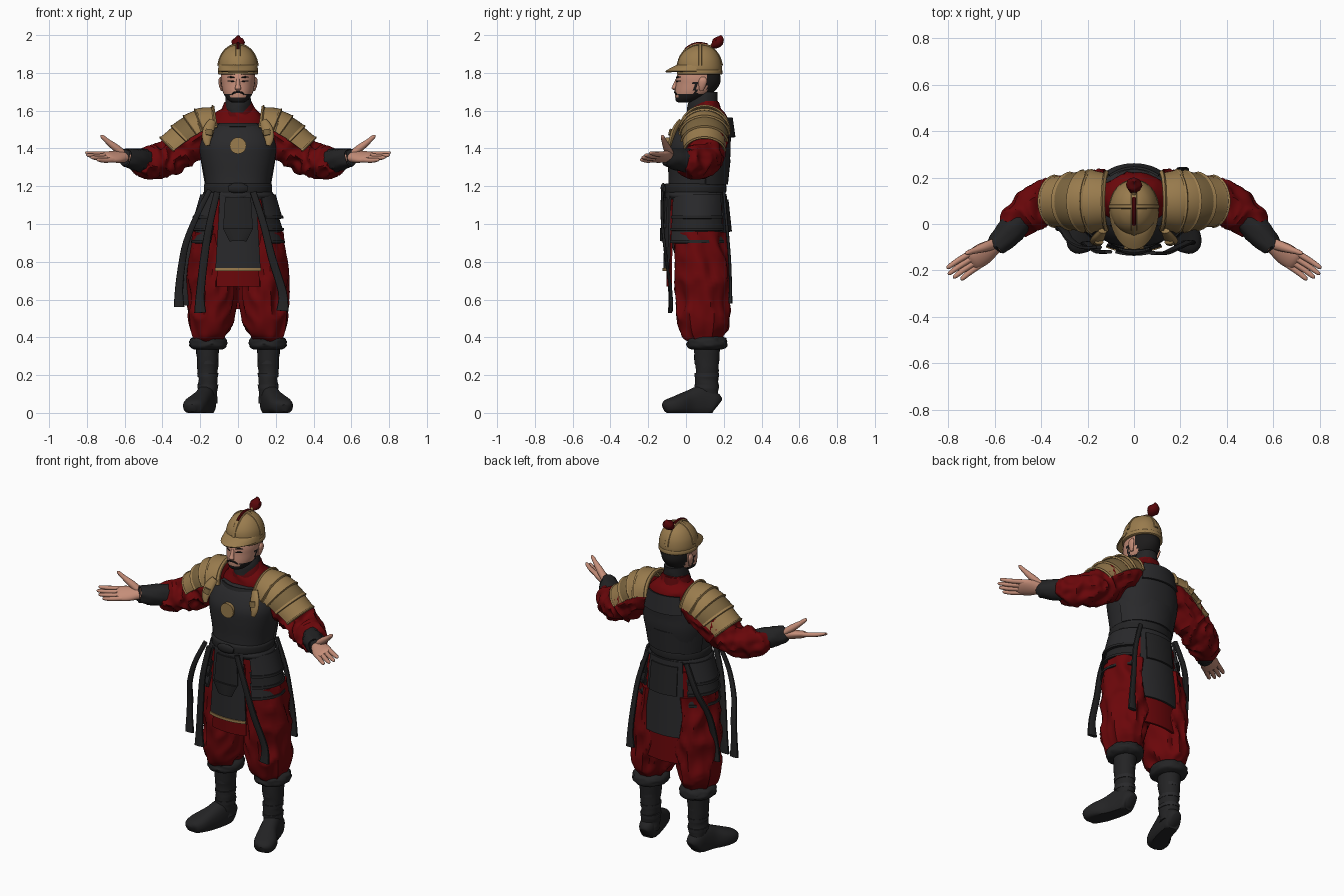
import bpy, bmesh, math
from mathutils import Vector, noise

def material(name, r, g, b):
    m = bpy.data.materials.new(name)
    m.diffuse_color = (r, g, b, 1)
    return m

GOLD = material("gold", 0.32, 0.20, 0.075)
BRONZE = material("dark_gold", 0.20, 0.13, 0.05)
RED = material("red_cloth", 0.145, 0.002, 0.003)
DARKRED = material("dark_red", 0.10, 0.002, 0.003)
ARMOUR = material("charcoal_armour", 0.022, 0.022, 0.024)
LEATHER = material("black_leather", 0.017, 0.017, 0.018)
SKIN = material("skin", 0.56, 0.27, 0.19)
HAIR = material("black_hair", 0.012, 0.011, 0.011)

def build(name, verts, faces, mats, mirror=False, thick=0, rule=None, sharp=40):
    """Make an object (and its mirror image), with optional thickness and per-face colour rule."""
    mats = mats if isinstance(mats, list) else [mats]
    for s in ((1, -1) if mirror else (1,)):
        bm = bmesh.new()
        vs = [bm.verts.new((v[0] * s, v[1], v[2])) for v in verts]
        for f in faces:
            bm.faces.new([vs[i] for i in f])
        bmesh.ops.recalc_face_normals(bm, faces=bm.faces[:])
        if thick:
            bmesh.ops.solidify(bm, geom=bm.faces[:], thickness=thick)
            bmesh.ops.recalc_face_normals(bm, faces=bm.faces[:])
        for f in bm.faces:
            f.smooth = True
            if rule:
                f.material_index = rule(f.calc_center_median())
        for e in bm.edges:
            e.smooth = e.calc_face_angle(0) < math.radians(sharp)
        full = name if not mirror else ("left_" if s > 0 else "right_") + name
        me = bpy.data.meshes.new(full)
        bm.to_mesh(me)
        bm.free()
        for m in mats:
            me.materials.append(m)
        bpy.context.collection.objects.link(bpy.data.objects.new(full, me))

def spline(rows, k):
    """Smooth interpolation through rows of numbers."""
    out = []
    for i in range(len(rows) - 1):
        a, b, c, d = rows[max(i - 1, 0)], rows[i], rows[i + 1], rows[min(i + 2, len(rows) - 1)]
        for j in range(k):
            t = j / k
            out.append([0.5 * (2*q + (r - p)*t + (2*p - 5*q + 4*r - s)*t*t + (3*q - p - 3*r + s)*t**3)
                        for p, q, r, s in zip(a, b, c, d)])
    return out + [list(rows[-1])]

def tube(name, rows, mats, up=(0, 1, 0), n=24, k=4, power=2, fold=0, freq=(12, 12, 12), floor=False, flat=False, **kw):
    """Loft ellipses along a path; each row is x, y, z, side radius, up radius."""
    pts = spline(rows, k)
    up, verts, m = Vector(up), [], len(pts)
    for i, (x, y, z, ra, rb) in enumerate(pts):
        t = (Vector(pts[min(i + 1, m - 1)][:3]) - Vector(pts[max(i - 1, 0)][:3])).normalized()
        t = Vector((0, 0, 1)) if flat else t
        side = t.cross(up).normalized()
        nrm = side.cross(t)
        for j in range(n):
            a = 2 * math.pi * j / n
            c, s = math.cos(a), math.sin(a)
            c, s = math.copysign(abs(c) ** (2 / power), c), math.copysign(abs(s) ** (2 / power), s)
            off = side * (c * max(ra, .001)) + nrm * (s * max(rb, .001))
            p = Vector((x, y, z)) + off
            if fold:
                q = noise.noise(Vector([u * f for u, f in zip(p, freq)]))
                p += off.normalized() * fold * (1 - 4 * abs(q))
            if floor:
                p.z = max(p.z, 0)
            verts.append(p)
    faces = [(i*n + j, i*n + (j + 1) % n, (i + 1)*n + (j + 1) % n, (i + 1)*n + j) for i in range(m - 1) for j in range(n)]
    faces += [tuple(range(n)), tuple(range((m - 1) * n, m * n))]
    build(name, verts, faces, mats, **kw)

def stack(name, rows, mats, x=0, **kw):
    """Upright loft of level rings; each row is z, centre y, x radius, y radius."""
    tube(name, [(x, cy, z, rx, ry) for z, cy, rx, ry in rows], mats, flat=True, **kw)

def patch(name, f, mats, nu=16, nv=6, thick=.01, **kw):
    """Curved plate from a function of u and v."""
    verts = [f(i / nu, j / nv) for i in range(nu + 1) for j in range(nv + 1)]
    w = nv + 1
    faces = [(i*w + j, i*w + j + 1, (i + 1)*w + j + 1, (i + 1)*w + j) for i in range(nu) for j in range(nv)]
    build(name, verts, faces, mats, thick=thick, **kw)

def panel(name, a0, a1, top, bottom, mat, cy=.055, **kw):
    """Plate wrapped round the body; angles in degrees from the front, ends are z, rx, ry."""
    def f(u, v):
        a = math.radians(a0 + (a1 - a0) * u)
        z, rx, ry = [p + (q - p) * v for p, q in zip(top, bottom)]
        return (rx * math.sin(a), cy - ry * math.cos(a), z)
    patch(name, f, mat, **kw)

# Trousers and hips
stack("hips", [(.70, .08, .17, .12), (.85, .08, .215, .14), (1.0, .07, .21, .145), (1.18, .055, .17, .14)], RED, n=32)
tube("trouser_leg", [(.12, .08, .95, .11, .13), (.135, .085, .78, .122, .14), (.138, .09, .62, .127, .14),
     (.148, .092, .5, .118, .135), (.155, .095, .43, .10, .12), (.158, .1, .385, .07, .085)],
     RED, n=48, k=8, fold=.012, freq=(14, 14, 6), mirror=True)

# Boots
stack("boot_cuff", [(.335, .11, .07, .075), (.345, .11, .092, .10), (.37, .11, .10, .108), (.395, .11, .09, .10),
      (.405, .11, .06, .07)], LEATHER, x=.158, fold=.005, freq=(25, 25, 25), mirror=True, n=32)
stack("boot_shaft", [(.05, .115, .05, .055), (.12, .11, .05, .06), (.2, .11, .052, .06), (.36, .11, .062, .07)],
      LEATHER, x=.16, fold=.003, freq=(8, 8, 25), k=6, mirror=True)
tube("boot_foot", [(.158, .168, .04, .025, .035), (.16, .15, .05, .045, .06), (.17, .09, .06, .05, .085), (.19, .02, .05, .054, .07),
     (.222, -.05, .04, .064, .05), (.24, -.1, .032, .052, .037), (.244, -.12, .025, .02, .02)],
     LEATHER, up=(0, 0, 1), power=2.5, floor=True, mirror=True)
for z in (.13, .19, .26):
    stack("boot_strap", [(z, .11, .054, .064), (z + .02, .11, .056, .066)], ARMOUR, x=.16, k=1, mirror=True)

# Breastplate, belt and undershirt
stack("breastplate", [(1.16, .05, .165, .145), (1.25, .062, .178, .155), (1.35, .068, .198, .166), (1.42, .07, .203, .166),
      (1.48, .085, .185, .155), (1.52, .10, .15, .14), (1.535, .11, .12, .125)], ARMOUR, n=40, power=2.3)
panel("back_lame", 105, 255, (1.34, .205, .172), (1.21, .182, .158), ARMOUR, cy=.064)
panel("upper_back_plate", 138, 222, (1.565, .16, .135), (1.46, .19, .15), ARMOUR, cy=.112)
panel("chest_trim", -42, 42, (1.535, .15, .14), (1.515, .16, .147), LEATHER, cy=.10)
stack("undershirt_yoke", [(1.48, .10, .17, .11), (1.545, .112, .15, .112), (1.585, .11, .122, .1), (1.615, .105, .085, .078),
      (1.65, .105, .066, .064)], RED, fold=.005, n=32)
stack("red_collar", [(1.57, .1, .098, .095), (1.6, .1, .09, .088), (1.645, .105, .072, .07)], DARKRED, n=32)
stack("neck_scarf", [(1.59, .09, .074, .085), (1.63, .09, .071, .08), (1.66, .095, .066, .07), (1.70, .11, .058, .06)], LEATHER, fold=.003)
tube("chest_disc", [(0, -.108, 1.415, .044, .044), (0, -.088, 1.415, .044, .044)], GOLD, up=(0, 0, 1), k=1, n=20)
stack("belt", [(1.165, .05, .17, .155), (1.17, .05, .18, .163), (1.205, .05, .18, .163), (1.215, .05, .17, .155)], LEATHER, n=40)
stack("sash", [(1.13, .05, .18, .152), (1.15, .05, .19, .16), (1.17, .05, .18, .155)], ARMOUR, n=40, fold=.004)
tube("sash_knot", [(-.05, -.115, 1.185, .008, .015), (-.02, -.12, 1.19, .013, .026), (.02, -.12, 1.19, .013, .026),
     (.05, -.115, 1.185, .008, .015)], LEATHER, up=(0, 0, 1), n=12)

# Aprons and hip plates
panel("red_front_apron", -29, 29, (1.1, .21, .155), (.67, .235, .158), RED)
panel("front_apron", -30, 30, (1.17, .19, .165), (.755, .24, .175), ARMOUR)
panel("front_apron_trim", -30, 30, (.768, .243, .18), (.752, .243, .18), GOLD, thick=.008)
panel("front_pouch", -20, 20, (1.14, .2, .175), (.98, .23, .182), LEATHER)
panel("front_pouch_point", -20, 20, (.98, .23, .182), (.91, .12, .182), LEATHER)
panel("red_back_skirt", 125, 235, (1.1, .21, .16), (.55, .25, .18), RED, thick=.012)
panel("back_apron", 147, 213, (1.16, .2, .16), (.71, .25, .188), ARMOUR)
panel("back_pouch", 155, 205, (1.13, .21, .17), (.96, .22, .188), LEATHER)
for i, (z0, z1, r) in enumerate([(1.155, 1.03, .0), (1.06, .965, .004), (.99, .9, .008)]):
    panel("hip_plate", 38, 140, (z0, .2 + r * 2, .162 + r), (z1, .236 + r, .172 + r), [ARMOUR, LEATHER][i % 2], cy=.06, mirror=True)
    panel("hip_plate_edge", 38, 140, (z1 + .015, .239 + r, .175 + r), (z1, .241 + r, .177 + r), LEATHER, cy=.06, mirror=True)

# Hanging ribbons: flat strips with broad tails
def ribbon(name, pts, w=.017):
    rows = [(x, y, z, w + .002 * i, .008) for i, (x, y, z) in enumerate(pts)]
    rows.append((*pts[-1][:2], pts[-1][2] - .1, w + .015, .011))
    tube(name, rows, LEATHER, n=12, power=3)
ribbon("side_ribbon", [(-.15, -.1, 1.18), (-.22, -.1, 1.04), (-.275, -.07, .9), (-.298, -.035, .78), (-.312, -.02, .66)], .013)
ribbon("front_ribbon_right", [(-.11, -.12, 1.17), (-.15, -.12, 1.0), (-.175, -.105, .85), (-.2, -.085, .63)])
ribbon("front_ribbon_left", [(.08, -.125, 1.17), (.135, -.125, 1.0), (.18, -.105, .82), (.235, -.08, .64)])
ribbon("hip_ribbon_right", [(-.135, .19, 1.16), (-.205, .19, 1.0), (-.255, .14, .85), (-.268, .10, .67)])
ribbon("back_ribbon_left", [(.12, .2, 1.17), (.17, .215, 1.0), (.195, .23, .82), (.21, .235, .68)], .013)

# Arms: sleeves, cuffs and hands
tube("sleeve", [(.12, .12, 1.51, .09, .08), (.23, .115, 1.45, .10, .10), (.33, .105, 1.375, .092, .098), (.40, .085, 1.338, .088, .088),
     (.47, .04, 1.325, .08, .078), (.515, -.005, 1.33, .066, .064), (.525, -.018, 1.332, .045, .045)],
     RED, up=(0, 0, 1), n=48, k=8, fold=.013, freq=(16, 10, 14), mirror=True)
tube("wrist_cuff", [(.475, .045, 1.333, .062, .062), (.53, -.025, 1.34, .06, .06), (.592, -.095, 1.352, .047, .047),
     (.597, -.101, 1.353, .035, .035)], LEATHER, up=(0, 0, 1), fold=.004, freq=(20, 20, 20), mirror=True)
HU = Vector((-.25, -.35, .9)).normalized()
HT = Vector((.83, -.555, 0)).normalized()
HS = HT.cross(HU).normalized()
W = Vector((.578, -.08, 1.355))
def hand_row(dist, ra, rb):
    return (*(W + HT * dist), ra, rb)
tube("palm", [hand_row(0, .033, .028), hand_row(.03, .036, .027), hand_row(.08, .05, .025), hand_row(.13, .05, .02),
     hand_row(.15, .04, .011)], SKIN, up=HU, mirror=True)
for i, length in enumerate((.118, .128, .118, .095)):
    k = (i - 1.5) * .024
    base, tip = W + HT * .12 + HS * k, W + HT * (.135 + length) + HS * k * 1.15 + HU * .004
    mid = base.lerp(tip, .55) - HU * .004
    tube("finger", [(*base, .014, .014), (*mid, .0125, .0125), (*base.lerp(tip, .92), .0095, .009), (*tip, .002, .002)],
         SKIN, up=HU, n=10, mirror=True)
tube("thumb", [(.60, -.085, 1.367, .018, .024), (.645, -.1, 1.402, .02, .021), (.69, -.115, 1.437, .014, .014),
     (.719, -.125, 1.463, .01, .009), (.727, -.128, 1.469, .002, .002)], SKIN, up=(0, 1, 0), n=12, mirror=True)

# Layered shoulder plates arching over the arms
RIDGE = spline([(.125, 1.622, .125), (.22, 1.605, .13), (.31, 1.55, .125), (.408, 1.455, .105)], 10)
def shoulder(name, s0, s1, lift, mat, arc=84):
    def f(u, v):
        i = (s0 + (s1 - s0) * v) * 30
        a, b, t = RIDGE[min(int(i), 29)], RIDGE[min(int(i), 29) + 1], i - min(int(i), 29)
        x, z, r = [p + (q - p) * t for p, q in zip(a, b)]
        d = Vector((b[0] - a[0], 0, b[1] - a[1])).normalized()
        nrm = Vector((-d.z, 0, d.x))
        th = math.radians(arc * (2 * u - 1))
        h = lift + .01 * v
        return Vector((x, .098, z)) + nrm * ((r + h) * math.cos(th) - r) + Vector((0, (r + h) * math.sin(th), 0))
    patch(name, f, mat, nu=20, mirror=True)
for i, (s0, s1) in enumerate([(0, .36), (.3, .58), (.52, .79), (.73, 1)]):
    shoulder("shoulder_plate", s0, s1, -.004, [GOLD, GOLD, BRONZE, GOLD][i])
    shoulder("shoulder_plate_rim", s1 - .045, s1, .001, GOLD, 85)
shoulder("shoulder_inner_rim", 0, .05, .001, GOLD)
tube("shoulder_clasp", [(.135, -.03, 1.545, .02, .012), (.155, -.06, 1.5, .03, .014), (.165, -.078, 1.45, .024, .012),
     (.16, -.085, 1.415, .012, .008)], GOLD, n=12, mirror=True)
tube("shoulder_buckle", [(.15, -.078, 1.50, .02, .01), (.156, -.085, 1.47, .02, .01)], BRONZE, n=10, k=1, mirror=True)

# Head, coloured as skin, beard and hair by position
def face_colour(c):
    beard = c.z < 1.672 or (c.z < 1.69 and abs(c.x) > .04) or (.04 < c.y < .06 and c.z < 1.75)
    return 1 if c.y > .11 or beard else 0
stack("head", [(1.642, -.005, .025, .03), (1.65, .0, .045, .052), (1.67, .02, .065, .077), (1.70, .045, .08, .103),
      (1.74, .062, .088, .116), (1.78, .066, .091, .116), (1.84, .07, .085, .10)], [SKIN, HAIR], n=48, k=6, rule=face_colour)
tube("nose", [(0, -.045, 1.768, .009, .01), (0, -.058, 1.735, .012, .012), (0, -.064, 1.718, .017, .012), (0, -.054, 1.706, .01, .006)],
     SKIN, n=12, flat=True)
tube("ear", [(.084, .082, 1.705, .006, .01), (.091, .085, 1.73, .009, .018), (.095, .09, 1.76, .009, .022), (.09, .09, 1.778, .004, .01)],
     SKIN, n=12, mirror=True)
tube("moustache", [(-.034, -.05, 1.686, .004, .004), (-.015, -.058, 1.697, .005, .005), (.015, -.058, 1.697, .005, .005),
     (.034, -.05, 1.686, .004, .004)], HAIR, up=(0, 0, 1), n=8)
for part, z, r in (("eye", 1.757, .004), ("eyebrow", 1.778, .0045)):
    tube(part, [(.018, -.05, z - .003, .003, .002), (.035, -.044, z, .004, r), (.055, -.03, z, .003, .002)],
         HAIR, up=(0, 0, 1), n=8, mirror=True)

# Helmet with visor, ribs and plume
stack("helmet_dome", [(1.795, .072, .1, .115), (1.83, .072, .104, .118), (1.875, .072, .096, .109), (1.915, .075, .073, .083),
      (1.94, .078, .04, .045), (1.948, .08, .006, .006)], GOLD, n=40, k=6)
stack("helmet_rim", [(1.792, .072, .1, .115), (1.795, .072, .106, .12), (1.812, .072, .107, .12), (1.816, .072, .103, .118)], GOLD, n=40, k=2)
def visor(u, v):
    a = math.radians(-85 + 170 * u)
    return ((.1 + .008 * v) * math.sin(a), .07 - (.108 + .072 * v) * math.cos(a), 1.845 - .036 * v ** 1.3)
patch("helmet_visor", visor, GOLD, nu=24, thick=.008)
arc = [math.radians(-80 + 20 * i) for i in range(9)]
tube("helmet_crest_rib", [(0, .073 + .117 * math.sin(a), 1.815 + .136 * math.cos(a), .008, .014) for a in arc], GOLD, up=(1, 0, 0), n=8)
tube("helmet_crest_stripe", [(0, .073 + .119 * math.sin(a), 1.819 + .137 * math.cos(a), .008, .009) for a in arc[2:6]], DARKRED, up=(1, 0, 0), n=8)
tube("helmet_cross_rib", [(.104 * math.sin(a), .075, 1.815 + .134 * math.cos(a), .008, .01) for a in arc], GOLD, up=(0, 1, 0), n=8)
tube("plume_stem", [(0, .115, 1.925, .012, .012), (0, .15, 1.955, .008, .008)], GOLD, n=10)
tube("plume", [(0, .135, 1.935, .01, .01), (0, .16, 1.955, .033, .026), (0, .178, 1.975, .028, .024), (0, .186, 1.998, .004, .004)],
     DARKRED, n=12, k=3, fold=.003, freq=(40, 40, 40))
